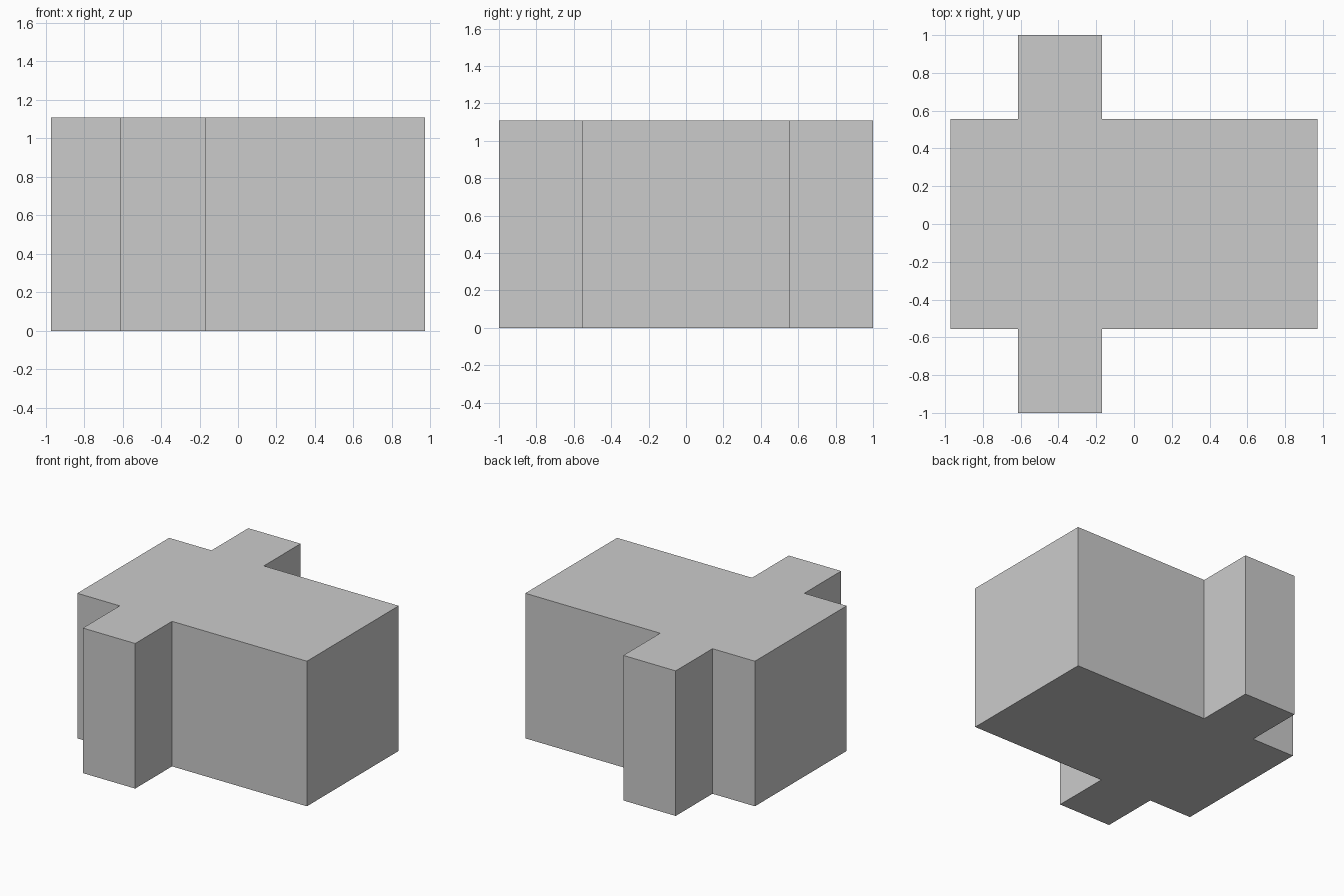
import bpy
import bmesh

if "Cube" in bpy.data.objects:
    bpy.data.objects.remove(bpy.data.objects["Cube"])

HALF_X, HALF_Y = 0.972, 0.555      # main block
ARM_X0, ARM_X1 = -0.613, -0.17     # side arms
ARM_Y, HEIGHT = 1.0, 1.11

# Front half of the cross-shaped plan, mirrored to complete the outline
front = [(-HALF_X, -HALF_Y), (ARM_X0, -HALF_Y), (ARM_X0, -ARM_Y),
         (ARM_X1, -ARM_Y), (ARM_X1, -HALF_Y), (HALF_X, -HALF_Y)]
outline = front + [(x, -y) for x, y in reversed(front)]

# Extrude the outline into one solid block
bm = bmesh.new()
base = bm.faces.new([bm.verts.new((x, y, 0)) for x, y in outline])
top = bmesh.ops.extrude_face_region(bm, geom=[base], use_keep_orig=True)
verts = [g for g in top["geom"] if isinstance(g, bmesh.types.BMVert)]
bmesh.ops.translate(bm, verts=verts, vec=(0, 0, HEIGHT))
bmesh.ops.recalc_face_normals(bm, faces=bm.faces)

mesh = bpy.data.meshes.new("cross_block")
bm.to_mesh(mesh)
bm.free()
bpy.context.collection.objects.link(bpy.data.objects.new("cross_block", mesh))
